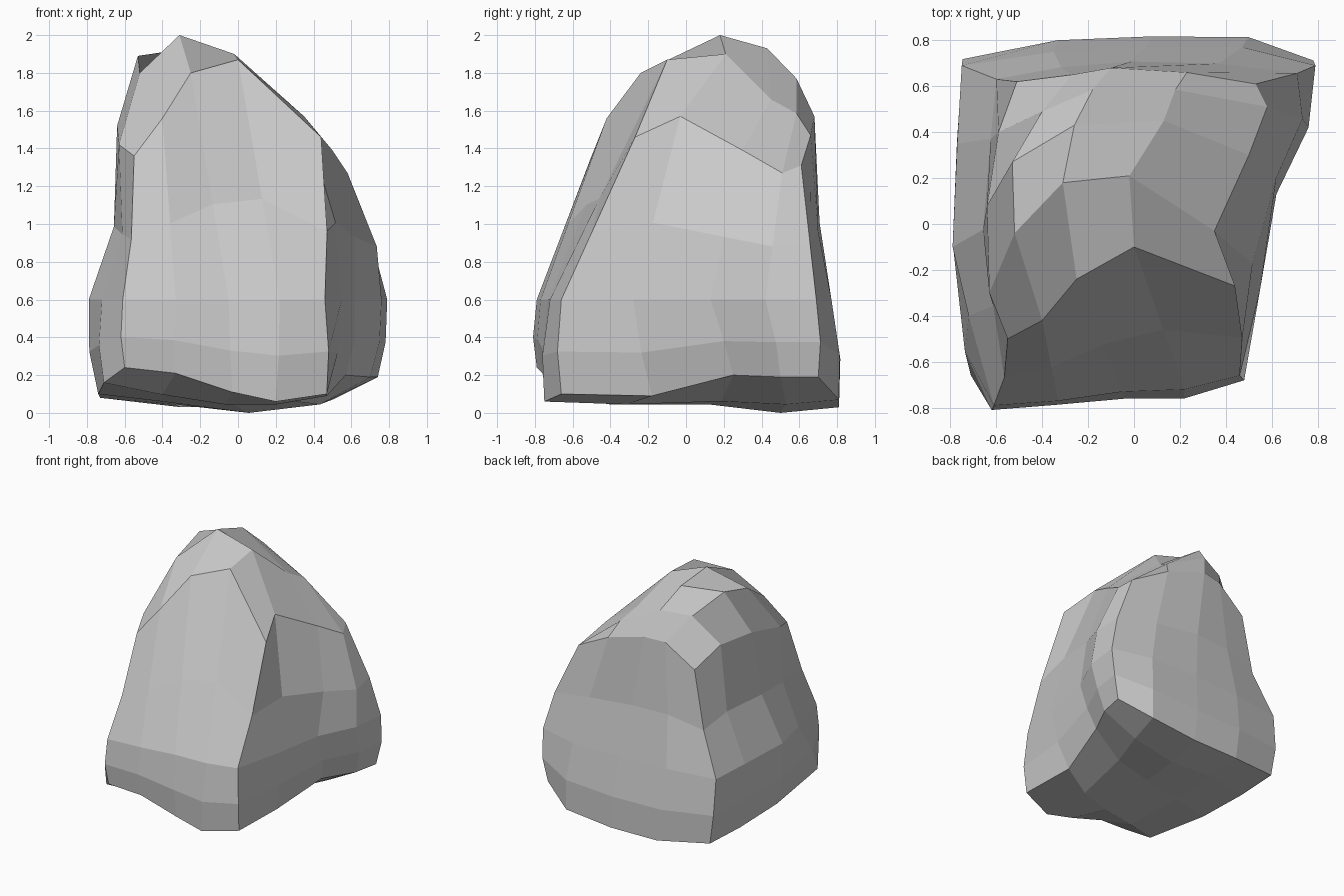
import bpy, bmesh
from mathutils import Vector as V

if "Cube" in bpy.data.objects:
    bpy.data.objects.remove(bpy.data.objects["Cube"])

# Sixteen columns counter-clockwise from the front-left corner (every fourth is a corner):
# top rim point, bulge (x, y) at BULGE_Z, base rim point
BULGE_Z = 0.6
columns = [
    ((-.55, -.50, 1.36), (-.61, -.79), (-.60, -.79, .24)),
    ((-.40, -.42, 1.56), (-.33, -.77), (-.33, -.76, .21)),
    ((-.25, -.24, 1.80), (-.05, -.73), (-.03, -.74, .11)),
    ((.00, -.10, 1.87), (.22, -.72), (.20, -.75, .06)),
    ((.44, -.27, 1.46), (.46, -.66), (.47, -.66, .10)),
    ((.35, -.03, 1.57), (.55, -.28), (.47, -.18, .09)),
    ((.50, .30, 1.39), (.62, .13), (.57, .25, .20)),
    ((.58, .51, 1.27), (.76, .42), (.70, .50, .19)),
    ((.53, .61, 1.31), (.79, .69), (.74, .70, .19)),
    ((.23, .66, 1.47), (.47, .77), (.50, .81, .07)),
    ((-.10, .68, 1.57), (.05, .77), (.10, .81, .03)),
    ((-.27, .65, 1.56), (-.35, .75), (-.30, .80, .03)),
    ((-.51, .62, 1.39), (-.75, .69), (-.71, .71, .08)),
    ((-.59, .40, 1.53), (-.77, .35), (-.73, .35, .08)),
    ((-.64, .08, 1.52), (-.79, -.10), (-.74, -.10, .10)),
    ((-.63, -.30, 1.42), (-.72, -.40), (-.71, -.66, .16)),
]
# Two rows of summit points, left to right, front row first
summit = [
    [(-.52, -.04, 1.80), (-.31, .18, 2.0), (-.02, .21, 1.90)],
    [(-.53, .27, 1.89), (-.26, .43, 1.93), (.13, .45, 1.66)],
]
# How far the waist above the bulge moves, starting at each corner: (x, y) corner, side
waist = [((.02, 0), (0, 0)), ((.02, 0), (.05, 0)), ((.03, 0), (0, -.025)), ((.05, -.03), (.07, 0))]


def wall_points(k):
    """Five points up one column: base, low swell, bulge, waist, top."""
    top, mid, base = V(columns[k][0]), V((*columns[k][1], BULGE_Z)), V(columns[k][2])
    swell = V((mid.x, mid.y, 0)).normalized() * .025
    shift = waist[k // 4][0 if k % 4 == 0 else 1]
    return [base, base.lerp(mid, .45) + swell, mid, mid.lerp(top, .42) + V((*shift, 0)), top]


def coons(ring, i, j):
    """Smooth fill of a four-sided rim."""
    u, v = i / 4, j / 4
    front, right, back, left = ring[i], ring[4 + j], ring[12 - i], ring[(16 - j) % 16]
    corners = ((1 - u) * (1 - v) * ring[0] + u * (1 - v) * ring[4]
               + u * v * ring[8] + (1 - u) * v * ring[12])
    return (1 - v) * front + v * back + (1 - u) * left + u * right - corners


def cap(bm, rim, inner):
    """4 x 4 patch of quads inside a rim."""
    grid = {}
    for k in range(4):
        grid[k, 0], grid[4, k] = rim[k], rim[4 + k]
        grid[4 - k, 4], grid[0, 4 - k] = rim[8 + k], rim[12 + k]
    for i in range(1, 4):
        for j in range(1, 4):
            grid[i, j] = bm.verts.new(inner(i, j))
    for i in range(4):
        for j in range(4):
            bm.faces.new([grid[i, j], grid[i + 1, j], grid[i + 1, j + 1], grid[i, j + 1]])


bm = bmesh.new()

# Side walls
walls = [[bm.verts.new(p) for p in wall_points(k)] for k in range(16)]
for k in range(16):
    a, b = walls[k], walls[(k + 1) % 16]
    for r in range(4):
        bm.faces.new([a[r], b[r], b[r + 1], a[r + 1]])


# Summit: given rows, and a last row rounded over to the back rim
def summit_point(i, j):
    if j < 3:
        return V(summit[j - 1][i - 1])
    return (V(summit[1][i - 1]) + V(columns[12 - i][0])) / 2 + V((0, .03, .02))


cap(bm, [w[-1] for w in walls], summit_point)

# Underside, touching the ground at one low point
base = [V(c[2]) for c in columns]


def under_point(i, j):
    p = coons(base, i, j)
    p.z = 0 if (i, j) == (2, 3) else max(.045, p.z - .03)
    return p


cap(bm, [w[0] for w in walls], under_point)

bmesh.ops.recalc_face_normals(bm, faces=bm.faces)
mesh = bpy.data.meshes.new("boulder")
bm.to_mesh(mesh)
bm.free()
bpy.context.collection.objects.link(bpy.data.objects.new("boulder", mesh))
